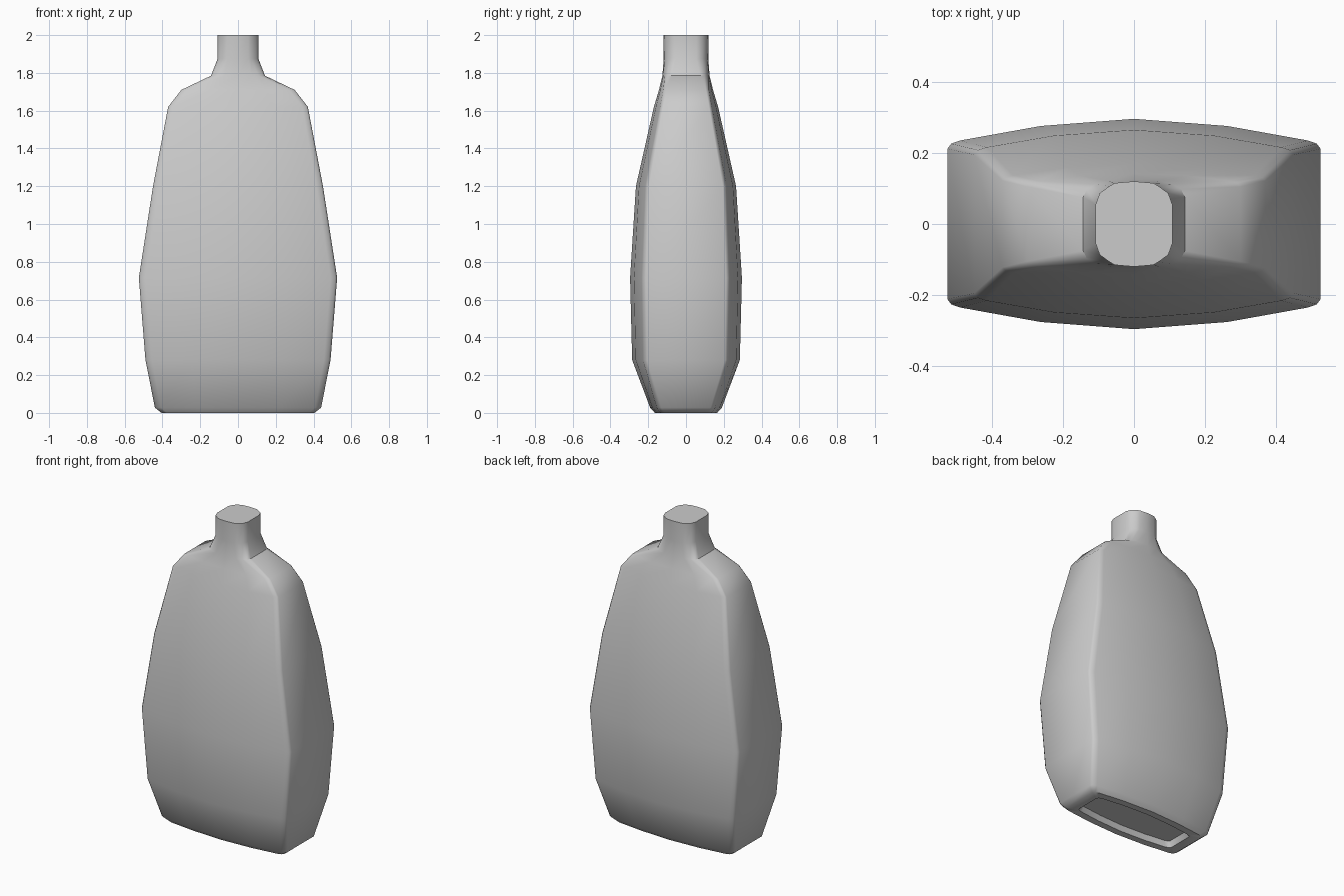
import bpy, bmesh, math

if "Cube" in bpy.data.objects:
    bpy.data.objects.remove(bpy.data.objects["Cube"])

# Rings: z, half width, side-flat half depth, corner inset x, corner depth, centre depth
RINGS = [
    (0.035, 0.33, 0.070, 0.030, 0.088, 0.112),   # recess floor
    (0.00, 0.345, 0.078, 0.030, 0.096, 0.122),   # recess lip
    (0.00, 0.405, 0.112, 0.030, 0.135, 0.165),   # foot
    (0.028, 0.44, 0.130, 0.033, 0.155, 0.190),   # base edge
    (0.28, 0.49, 0.205, 0.035, 0.228, 0.285),
    (0.715, 0.525, 0.212, 0.035, 0.235, 0.296),  # widest
    (1.20, 0.45, 0.195, 0.035, 0.216, 0.265),
    (1.62, 0.37, 0.122, 0.030, 0.137, 0.170),    # shoulder corner
    (1.71, 0.30, 0.105, 0.030, 0.121, 0.143),
    (1.785, 0.143, 0.075, 0.035, 0.112, 0.125),
    (1.875, 0.108, 0.055, 0.038, 0.106, 0.118),  # neck
    (2.00, 0.108, 0.055, 0.038, 0.106, 0.120),
]


def section(hx, c, e, ye, d):
    """Bowed rounded-rectangle outline, counter-clockwise."""
    right = [(hx, c), (hx - 0.3 * e, c + 0.62 * (ye - c)), (hx - e, ye),
             (0.5 * hx, ye + 0.67 * (d - ye))]
    back = right + [(0, d)] + [(-x, y) for x, y in reversed(right)]
    return back + [(-x, -y) for x, y in back]


# Bottle body lofted through the rings
bm = bmesh.new()
loops = [[bm.verts.new((x, y, z)) for x, y in section(*p)] for z, *p in RINGS]
n = len(loops[0])
for a, b in zip(loops, loops[1:]):
    for i in range(n):
        j = (i + 1) % n
        bm.faces.new((a[i], a[j], b[j], b[i]))
# Recess floor and closed neck top
bm.faces.new(loops[0][::-1])
bm.faces.new(loops[-1])
bmesh.ops.recalc_face_normals(bm, faces=bm.faces)

mesh = bpy.data.meshes.new("bottle")
bm.to_mesh(mesh)
bm.free()
bottle = bpy.data.objects.new("bottle", mesh)
bpy.context.collection.objects.link(bottle)
bpy.context.view_layer.objects.active = bottle
bottle.select_set(True)
bpy.ops.object.shade_smooth_by_angle(angle=math.radians(38))
